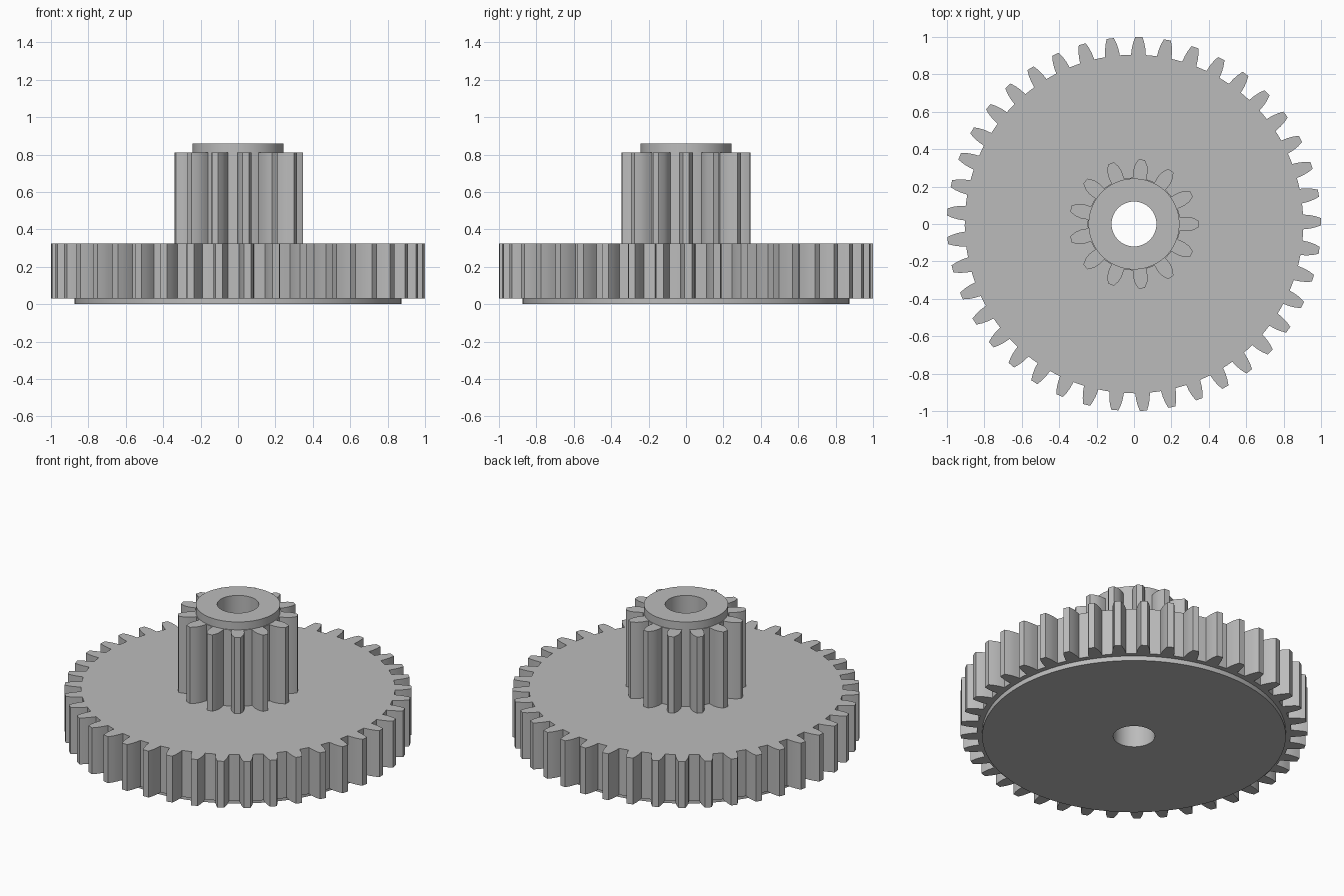
import bpy
import bmesh
from math import cos, sin, pi, radians

cube = bpy.data.objects.get("Cube")
if cube:
    bpy.data.objects.remove(cube, do_unlink=True)

grey = bpy.data.materials.new("plain grey")
grey.use_nodes = True
GREY = (0.5, 0.5, 0.5, 1)
grey.diffuse_color = GREY
grey.node_tree.nodes["Principled BSDF"].inputs["Base Color"].default_value = GREY

BORE = 0.12


def circle(radius, steps=96):
    return [(radius * cos(2 * pi * i / steps), radius * sin(2 * pi * i / steps))
            for i in range(steps)]


def gear(teeth, flank, offset=0):
    """Gear outline; flank lists (radius, half angle in degrees) from root to tip."""
    pitch = 360 / teeth
    half_gap = pitch / 2
    one_tooth = [(r, -a) for r, a in flank] + [(r, a) for r, a in reversed(flank)]
    one_tooth.append((flank[0][0], half_gap))
    return [(r * cos(radians(t * pitch + a + offset)),
             r * sin(radians(t * pitch + a + offset)))
            for t in range(teeth) for r, a in one_tooth]


def bored_prism(name, outline, bottom, top):
    """Extrude an outline with a round bore through its middle."""
    bm = bmesh.new()
    edges = []
    for loop in (outline, circle(BORE, 64)):
        verts = [bm.verts.new((x, y, bottom)) for x, y in loop]
        edges += [bm.edges.new((v, verts[i - 1])) for i, v in enumerate(verts)]
    bmesh.ops.triangle_fill(bm, edges=edges, use_beauty=True)
    side = bmesh.ops.extrude_face_region(bm, geom=bm.faces[:], use_keep_orig=True)
    moved = [g for g in side["geom"] if isinstance(g, bmesh.types.BMVert)]
    bmesh.ops.translate(bm, verts=moved, vec=(0, 0, top - bottom))
    bmesh.ops.recalc_face_normals(bm, faces=bm.faces[:])
    mesh = bpy.data.meshes.new(name)
    bm.to_mesh(mesh)
    bm.free()
    mesh.materials.append(grey)
    obj = bpy.data.objects.new(name, mesh)
    bpy.context.collection.objects.link(obj)
    bpy.ops.object.select_all(action='DESELECT')
    obj.select_set(True)
    bpy.context.view_layer.objects.active = obj
    bpy.ops.object.shade_smooth_by_angle(angle=radians(25))


# Curved tooth flanks
wheel_flank = [(0.905, 2.5), (0.94, 2.2), (0.97, 1.75), (1.0, 1.1)]
pinion_flank = [(0.248, 8.3), (0.285, 7.8), (0.317, 6), (0.347, 2.8)]

# Stack from the base upwards
bored_prism("base_disc", circle(0.875, 128), 0, 0.03)
bored_prism("large_gear", gear(41, wheel_flank, 0.7), 0.03, 0.325)
bored_prism("small_gear", gear(13, pinion_flank), 0.325, 0.81)
bored_prism("top_collar", circle(0.243), 0.81, 0.86)
